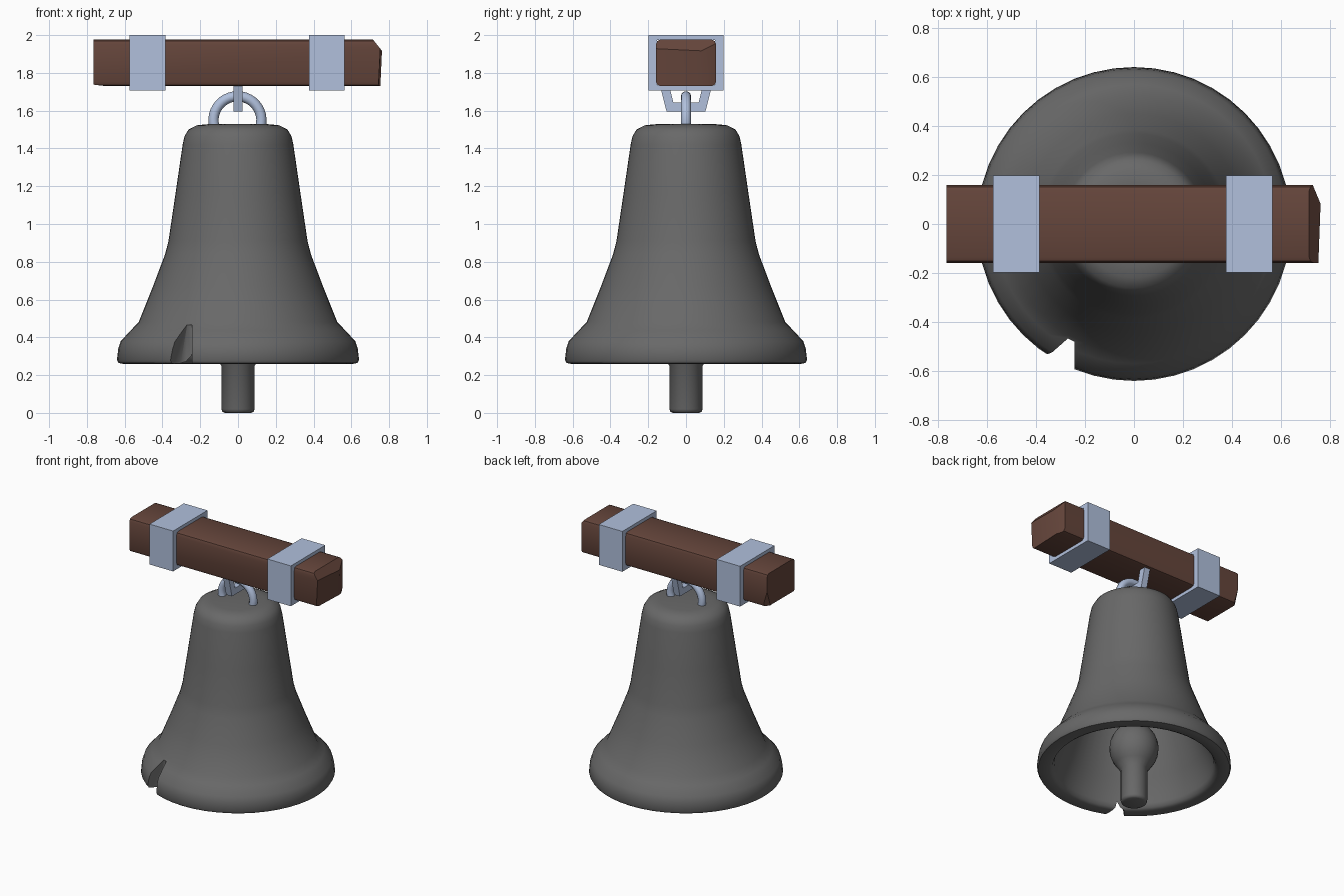
import bpy, bmesh, math
from mathutils import Vector

if "Cube" in bpy.data.objects:
    bpy.data.objects.remove(bpy.data.objects["Cube"])


def material(name, rgb):
    m = bpy.data.materials.new(name)
    m.diffuse_color = (*rgb, 1)
    m.use_nodes = True
    m.node_tree.nodes["Principled BSDF"].inputs["Base Color"].default_value = m.diffuse_color
    return m


IRON = material("dark_metal", (0.14, 0.14, 0.14))
WOOD = material("wood", (0.13, 0.06, 0.044))
STEEL = material("steel", (0.44, 0.53, 0.72))


def finish(bm, name, mat=None, angle=None):
    bmesh.ops.recalc_face_normals(bm, faces=bm.faces)
    me = bpy.data.meshes.new(name)
    bm.to_mesh(me)
    bm.free()
    ob = bpy.data.objects.new(name, me)
    bpy.context.collection.objects.link(ob)
    if mat:
        me.materials.append(mat)
    if angle:
        smooth(ob, angle)
    return ob


def smooth(ob, angle):
    bpy.ops.object.select_all(action='DESELECT')
    ob.select_set(True)
    bpy.context.view_layer.objects.active = ob
    bpy.ops.object.shade_smooth_by_angle(angle=math.radians(angle))


def lathe(profile, steps):
    bm = bmesh.new()
    vs = [bm.verts.new((r, 0, z)) for r, z in profile]
    es = [bm.edges.new(p) for p in zip(vs, vs[1:])]
    bmesh.ops.spin(bm, geom=vs + es, cent=(0, 0, 0), axis=(0, 0, 1),
                   angle=math.tau, steps=steps)
    bmesh.ops.remove_doubles(bm, verts=bm.verts, dist=1e-4)
    return bm


def sweep(path, side, radius, sides, twist=0):
    """Tube along a planar path; side is the normal of the path's plane."""
    bm = bmesh.new()
    path, side = [Vector(p) for p in path], Vector(side)
    rings = []
    for i, p in enumerate(path):
        a = (p - path[i - 1]).normalized() if i else None
        b = (path[i + 1] - p).normalized() if i < len(path) - 1 else None
        t = ((a or b) + (b or a)).normalized()
        miter = 1 / t.dot(a or b)
        n = t.cross(side) * miter
        rings.append([bm.verts.new(p + radius * (
            n * math.cos(twist + math.tau * k / sides)
            + side * math.sin(twist + math.tau * k / sides)))
            for k in range(sides)])
    for r, s in zip(rings, rings[1:]):
        for k in range(sides):
            j = (k + 1) % sides
            bm.faces.new((r[k], r[j], s[j], s[k]))
    bm.faces.new(rings[0])
    bm.faces.new(rings[-1])
    return bm


# Bell body, hollow, with a thick rounded lip
bell = finish(lathe([
    (0, 1.53), (0.17, 1.528), (0.22, 1.522), (0.262, 1.5), (0.283, 1.465),
    (0.293, 1.42), (0.331, 1.16), (0.368, 0.91), (0.386, 0.84), (0.45, 0.67),
    (0.526, 0.48), (0.57, 0.435), (0.622, 0.378), (0.634, 0.34), (0.641, 0.28),
    (0.632, 0.264), (0.61, 0.26), (0.56, 0.262), (0.54, 0.272), (0.528, 0.3),
    (0.522, 0.335), (0.47, 0.46), (0.32, 0.87), (0.235, 1.41), (0.2, 1.45), (0, 1.46)], 48),
    "bell", IRON)

# Broken notch in the rim
bm = bmesh.new()
for z, x in ((0.2, -0.315), (0.466, -0.268)):
    for p in ((x - 0.21, -0.71), (x, -0.465), (-0.243, -0.465), (-0.243, -0.71)):
        bm.verts.new((*p, z))
bmesh.ops.convex_hull(bm, input=bm.verts)
cutter = finish(bm, "notch_cutter")
cutter.hide_render = True
cutter.hide_set(True)
mod = bell.modifiers.new("notch", 'BOOLEAN')
mod.object, mod.operation, mod.solver = cutter, 'DIFFERENCE', 'EXACT'
bpy.context.view_layer.objects.active = bell
bpy.ops.object.modifier_apply(modifier=mod.name)
smooth(bell, 50)

# Clapper with rod, ball and tail
ball = [(0.163 * math.sin(a), 0.415 + 0.18 * math.cos(a))
        for a in (math.radians(d) for d in range(20, 146, 14))]
finish(lathe([(0, 1.47), (0.045, 1.47), (0.045, 0.62)] + ball +
             [(0.088, 0.25), (0.088, 0.02), (0.083, 0.006), (0.07, 0), (0, 0)], 24),
       "clapper", IRON, 50)

# Crown loop on top of the bell
arc = [math.radians(-25 + 230 * i / 24) for i in range(25)]
finish(sweep([(0.127 * math.cos(a) - 0.003, 0, 1.549 + 0.127 * math.sin(a)) for a in arc],
             (0, 1, 0), 0.027, 12), "crown_loop", STEEL, 40)

# Hanger bracket under the beam
finish(sweep([(0, -0.118, 1.75), (0, -0.085, 1.62), (0, 0.085, 1.62), (0, 0.118, 1.75)],
             (1, 0, 0), 0.033, 4, math.pi / 4), "hanger", STEEL)

# Wooden beam with worn ends
bm = bmesh.new()
bmesh.ops.create_cube(bm, size=1)
for v in bm.verts:
    v.co = Vector((v.co.x * 1.53, v.co.y * 0.318, 1.853 + v.co.z * 0.246))
long_edges = [e for e in bm.edges if abs(e.verts[0].co.x - e.verts[1].co.x) > 1]
bmesh.ops.bevel(bm, geom=long_edges, offset=0.024, segments=2, profile=0.5,
                affect='EDGES')
chops = [((0.715, 0, 1.976), (0.78, 0, 0.62)),
         ((0.73, 0.16, 1.85), (0.92, 0.38, 0)),
         ((0.757, 0.1, 1.8), (1, -0.04, -0.05)),
         ((-0.70, 0, 1.73), (-0.12, 0, -1)),
         ((-0.752, 0.158, 1.8), (-0.7, 0.6, -0.2))]
for co, no in chops:
    bmesh.ops.bisect_plane(bm, geom=bm.verts[:] + bm.edges[:] + bm.faces[:],
                           plane_co=co, plane_no=no, clear_outer=True)
    bmesh.ops.holes_fill(bm, edges=[e for e in bm.edges if e.is_boundary], sides=0)
finish(bm, "beam", WOOD, 30)

# Metal straps around the beam
for name, x in (("left_strap", -0.48), ("right_strap", 0.47)):
    bm = bmesh.new()
    loops = []
    for dx in (-0.095, 0.095):
        for hy, z0, z1 in ((0.198, 1.706, 2.0), (0.154, 1.737, 1.973)):
            loops.append([bm.verts.new((x + dx, y, z)) for y, z in
                          ((-hy, z0), (hy, z0), (hy, z1), (-hy, z1))])
    for a, b in ((0, 1), (1, 3), (3, 2), (2, 0)):
        for k in range(4):
            j = (k + 1) % 4
            bm.faces.new((loops[a][k], loops[a][j], loops[b][j], loops[b][k]))
    finish(bm, name, STEEL)
